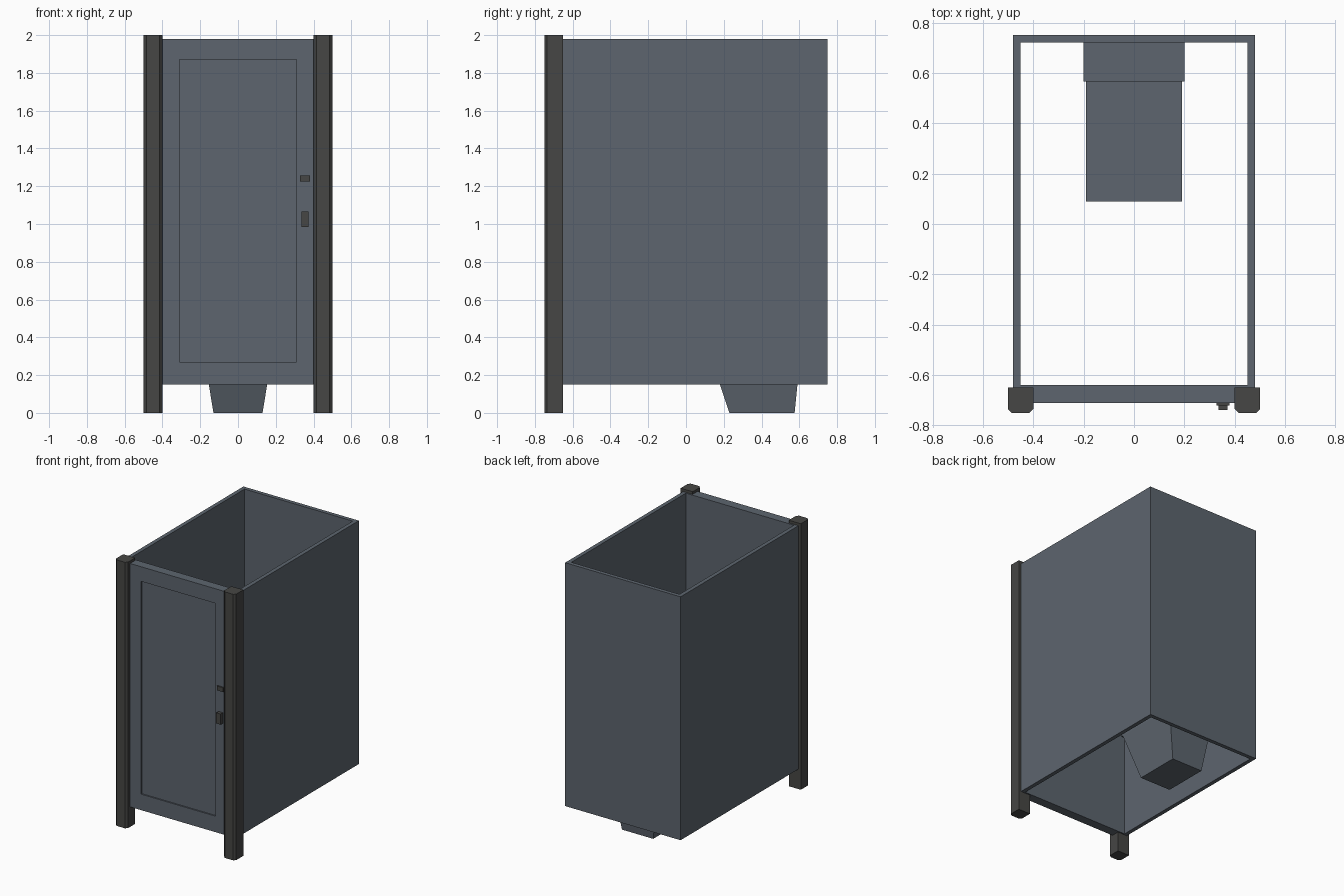
import bpy
import bmesh

cube = bpy.data.objects.get("Cube")
if cube:
    bpy.data.objects.remove(cube, do_unlink=True)


def material(name, color):
    mat = bpy.data.materials.new(name)
    mat.use_nodes = True
    mat.diffuse_color = color
    mat.node_tree.nodes["Principled BSDF"].inputs["Base Color"].default_value = color
    return mat


slate = material("slate_blue_grey", (0.109, 0.130, 0.156, 1))
charcoal = material("charcoal", (0.061, 0.061, 0.058, 1))


def finish(name, bm, mat):
    bmesh.ops.recalc_face_normals(bm, faces=bm.faces)
    mesh = bpy.data.meshes.new(name)
    bm.to_mesh(mesh)
    bm.free()
    mesh.materials.append(mat)
    obj = bpy.data.objects.new(name, mesh)
    bpy.context.collection.objects.link(obj)
    return obj


def prism(name, low, high, z0, z1, mat):
    """Join two horizontal outlines with the same number of points."""
    bm = bmesh.new()
    a = [bm.verts.new((x, y, z0)) for x, y in low]
    b = [bm.verts.new((x, y, z1)) for x, y in high]
    bm.faces.new(a)
    bm.faces.new(b)
    for i in range(len(a)):
        j = (i + 1) % len(a)
        bm.faces.new((a[i], a[j], b[j], b[i]))
    return finish(name, bm, mat)


def rect(x0, x1, y0, y1):
    return [(x0, y0), (x1, y0), (x1, y1), (x0, y1)]


def box(name, x0, x1, y0, y1, z0, z1, mat):
    outline = rect(x0, x1, y0, y1)
    return prism(name, outline, outline, z0, z1, mat)


BASE, TOP = 0.15, 1.98
FRONT, INNER, BACK = -0.71, -0.64, 0.75
HALF, WALL = 0.48, 0.03

# Side and back walls: one U-shaped shell, open above and below
shell = [(-HALF, INNER), (-HALF, BACK), (HALF, BACK), (HALF, INNER),
         (HALF - WALL, INNER), (HALF - WALL, BACK - WALL),
         (WALL - HALF, BACK - WALL), (WALL - HALF, INNER)]
prism("side_and_back_walls", shell, shell, BASE, TOP, slate)

# Front wall, notched around the posts, with a recessed door panel
notched = [(-0.4, FRONT), (0.4, FRONT), (0.4, -0.65), (HALF, -0.65),
           (HALF, INNER), (-HALF, INNER), (-HALF, -0.65), (-0.4, -0.65)]
front = prism("front_wall", notched, notched, BASE, TOP, slate)
bm = bmesh.new()
bm.from_mesh(front.data)
for axis, at in (((1, 0, 0), -0.31), ((1, 0, 0), 0.31),
                 ((0, 0, 1), 0.27), ((0, 0, 1), 1.87)):
    point = [c * at for c in axis]
    faces = [f for f in bm.faces if f.calc_center_median().y < FRONT + 0.001]
    edges = {e for f in faces for e in f.edges}
    verts = {v for f in faces for v in f.verts}
    bmesh.ops.bisect_plane(bm, geom=faces + list(edges) + list(verts),
                           plane_co=point, plane_no=axis)
door = [f for f in bm.faces if f.calc_center_median().y < FRONT + 0.001
        and abs(f.calc_center_median().x) < 0.3
        and 0.27 < f.calc_center_median().z < 1.87]
bmesh.ops.inset_region(bm, faces=door, thickness=0, depth=0)
for v in {v for f in door for v in f.verts}:
    v.co.y += 0.01
bm.to_mesh(front.data)
bm.free()

# Front posts, chamfered on their outer front edges
for side, label in ((1, "left"), (-1, "right")):
    c = 0.015
    outline = [(0.4 + c, -0.75), (0.5 - c, -0.75), (0.5, -0.75 + c),
               (0.5, -0.65), (0.4, -0.65), (0.4, -0.75 + c)]
    outline = [(side * x, y) for x, y in outline]
    prism(label + "_post", outline, outline, 0, 2, charcoal)

# Door fittings
box("door_latch", 0.335, 0.372, -0.738, FRONT, 0.985, 1.065, charcoal)
box("door_indicator", 0.328, 0.38, -0.72, FRONT, 1.225, 1.258, charcoal)

# Toilet: tapered bowl, lid and tank
prism("toilet_bowl", rect(-0.13, 0.13, 0.23, 0.575),
      rect(-0.19, 0.19, 0.105, 0.612), 0, 0.37, slate)
box("toilet_lid", -0.19, 0.19, 0.09, 0.612, 0.37, 0.41, slate)
box("toilet_tank", -0.2, 0.2, 0.565, BACK - WALL, 0.41, 0.78, slate)
